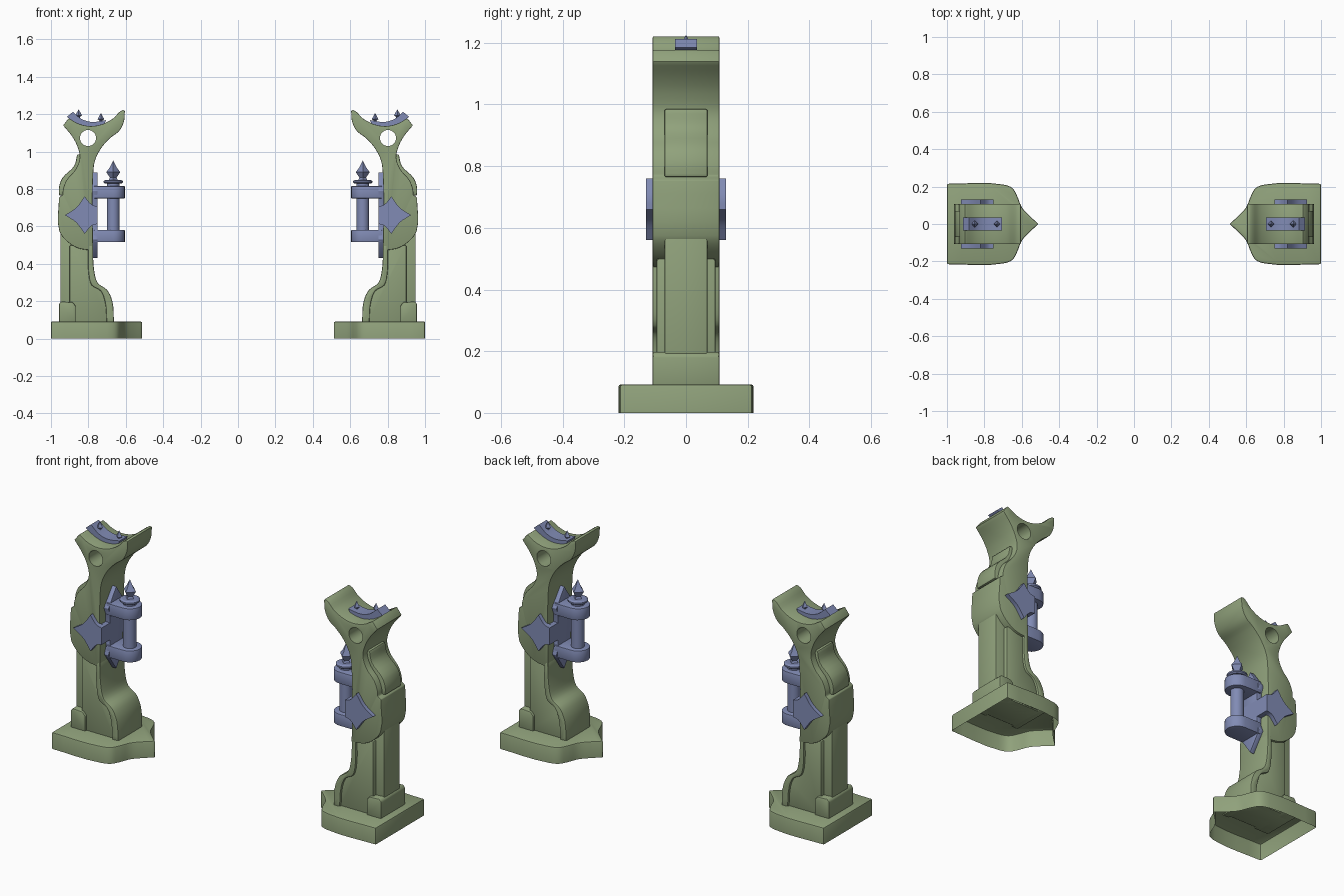
import bpy, bmesh, math
from mathutils import Vector

if "Cube" in bpy.data.objects:
    bpy.data.objects.remove(bpy.data.objects["Cube"])

def material(name, color):
    m = bpy.data.materials.new(name)
    m.diffuse_color = color
    m.use_nodes = True
    m.node_tree.nodes["Principled BSDF"].inputs["Base Color"].default_value = m.diffuse_color
    return m

STONE = material("stone_green", (0.28, 0.36, 0.20, 1))
METAL = material("metal_blue", (0.22, 0.26, 0.46, 1))
parts = []

def smooth(pts, steps=4, limit=48):
    """Closed outline: curve through gentle points, keep sharp corners."""
    p = [Vector(q) for q in pts]
    n = len(p)
    tan = []
    for i in range(n):
        a, b = p[i] - p[i - 1], p[(i + 1) % n] - p[i]
        tan.append(None if math.degrees(a.angle(b)) > limit
                   else (a.normalized() + b.normalized()).normalized())
    out = []
    for i in range(n):
        j = (i + 1) % n
        d = p[j] - p[i]
        out.append(p[i])
        if tan[i] is None and tan[j] is None:
            continue
        t0 = d if tan[i] is None else tan[i] * d.length
        t1 = d if tan[j] is None else tan[j] * d.length
        for k in range(1, steps):
            t = k / steps
            out.append(p[i] * (2*t**3 - 3*t*t + 1) + t0 * (t**3 - 2*t*t + t)
                       + p[j] * (3*t*t - 2*t**3) + t1 * (t**3 - t*t))
    return [tuple(v) for v in out]

def finish(name, bm, mat, bevel, mirror_y=False, hole=None):
    me = bpy.data.meshes.new(name)
    bmesh.ops.recalc_face_normals(bm, faces=bm.faces)
    bm.to_mesh(me)
    bm.free()
    ob = bpy.data.objects.new(name, me)
    bpy.context.collection.objects.link(ob)
    me.materials.append(mat)
    if bevel:
        b = ob.modifiers.new("bevel", 'BEVEL')
        b.width, b.segments, b.limit_method = bevel, 2, 'ANGLE'
        b.angle_limit = math.radians(40)
    if hole:
        m = ob.modifiers.new("hole", 'BOOLEAN')
        m.operation, m.object, m.solver = 'DIFFERENCE', hole, 'EXACT'
    m = ob.modifiers.new("mirror", 'MIRROR')
    m.use_axis = (True, mirror_y, False)
    m.use_mirror_merge = False
    parts.append(ob)
    return ob

def prism(name, pts, lo, hi, axis, mat, bevel=0.0, open_bottom=False, **kw):
    """Extrude an outline along an axis: y takes (x,z), x takes (y,z), z takes (x,y)."""
    place = {'y': lambda a, b, c: (a, c, b), 'x': lambda a, b, c: (c, a, b),
             'z': lambda a, b, c: (a, b, c)}[axis]
    bm = bmesh.new()
    bot = [bm.verts.new(place(a, b, lo)) for a, b in pts]
    top = [bm.verts.new(place(a, b, hi)) for a, b in pts]
    n = len(pts)
    for i in range(n):
        j = (i + 1) % n
        bm.faces.new((bot[i], bot[j], top[j], top[i]))
    bm.faces.new(top)
    if not open_bottom:
        bm.faces.new(bot[::-1])
    return finish(name, bm, mat, bevel, **kw)

def lathe(name, x, z, prof, sides, mat):
    """Turned part: rings of (radius, height), capped or pointed."""
    bm = bmesh.new()
    rings = [[bm.verts.new((x + r * math.cos(2 * math.pi * k / sides),
                            r * math.sin(2 * math.pi * k / sides), z + h))
              for k in range(sides)] for r, h in prof]
    for a, b in zip(rings, rings[1:]):
        for k in range(sides):
            j = (k + 1) % sides
            bm.faces.new((a[k], a[j], b[j], b[k]))
    bm.faces.new(rings[0][::-1])
    bm.faces.new(rings[-1])
    bmesh.ops.remove_doubles(bm, verts=bm.verts, dist=1e-5)
    return finish(name, bm, mat, 0)

# Pointed base, hollow underneath
half = [(1.0, 0.215), (0.70, 0.211), (0.65, 0.192), (0.625, 0.15), (0.6, 0.09), (0.56, 0.045)]
outline = half + [(0.51, 0)] + [(x, -y) for x, y in reversed(half)]
prism("base", smooth(outline), 0, 0.092, 'z', STONE, 0.008, open_bottom=True)

# Lower shaft, heel block and the curved inner strip
prism("shaft", [(0.70, 0.085), (0.95, 0.085), (0.95, 0.62), (0.79, 0.62), (0.79, 0.33),
                (0.77, 0.275), (0.71, 0.245)], -0.07, 0.07, 'y', STONE, 0.006)
prism("heel_block", [(0.868, 0.085), (0.957, 0.085), (0.957, 0.185), (0.945, 0.198),
                     (0.885, 0.195), (0.868, 0.175)], -0.108, 0.108, 'y', STONE, 0.006)
prism("foot_filler", [(0.69, 0.085), (0.9, 0.085), (0.9, 0.5), (0.78, 0.5), (0.78, 0.3),
                      (0.70, 0.24)], -0.095, 0.095, 'y', STONE, 0.006)
prism("inner_strip", smooth([(0.663, 0.085), (0.672, 0.2), (0.70, 0.26), (0.75, 0.298),
                             (0.77, 0.37), (0.775, 0.5), (0.80, 0.5), (0.80, 0.36),
                             (0.782, 0.285), (0.735, 0.255), (0.712, 0.2), (0.702, 0.085)]),
      -0.108, 0.108, 'y', STONE, 0.006)

# Sheath, neck and cradle in one outline, with a round eye
bpy.ops.mesh.primitive_cylinder_add(vertices=32, radius=0.043, depth=0.5,
                                    location=(0.802, 0, 1.072), rotation=(math.pi / 2, 0, 0))
cutter = bpy.context.object
cutter.name = "eye_cutter"
cutter.hide_render = True
prism("sheath_and_cradle", smooth([
    (0.775, 0.47), (0.86, 0.485), (0.92, 0.525), (0.955, 0.575), (0.957, 0.755), (0.938, 0.768),
    (0.935, 0.80), (0.915, 0.85), (0.868, 0.905), (0.846, 0.97), (0.862, 1.035), (0.89, 1.085),
    (0.935, 1.14), (0.905, 1.178), (0.85, 1.148), (0.79, 1.136), (0.73, 1.145), (0.67, 1.175),
    (0.62, 1.22), (0.605, 1.22), (0.61, 1.16), (0.635, 1.11), (0.68, 1.075), (0.73, 1.02),
    (0.765, 0.95), (0.775, 0.87)]), -0.108, 0.108, 'y', STONE, 0.006, hole=cutter)
prism("shoulder_panel", smooth([
    (0.83, 0.985), (0.86, 0.985), (0.875, 0.925), (0.94, 0.857), (0.957, 0.81),
    (0.957, 0.765), (0.87, 0.765)]), -0.07, 0.07, 'y', STONE, 0.006)

# Bracket: pointed back plate, band around the sheath and side diamonds
prism("back_plate", [(0, 0.43), (0.07, 0.53), (0.055, 0.57), (0.055, 0.75), (0.07, 0.79), (0, 0.89),
                     (-0.07, 0.79), (-0.055, 0.75), (-0.055, 0.57), (-0.07, 0.53)],
      0.75, 0.782, 'x', METAL, 0.003)
prism("bracket_band", [(-0.13, 0.613), (0.13, 0.613), (0.13, 0.707), (-0.13, 0.707)],
      0.75, 0.78, 'x', METAL)
prism("side_diamond", smooth([(0.75, 0.613), (0.78, 0.605), (0.82, 0.56), (0.865, 0.62), (0.925, 0.66),
                              (0.865, 0.70), (0.82, 0.76), (0.78, 0.715), (0.75, 0.707)]),
      0.1, 0.13, 'y', METAL, mirror_y=True)

# Two rounded arms holding the pole
arc = [(0.667 + 0.062 * math.cos(math.radians(a)), 0.062 * math.sin(math.radians(a)))
       for a in range(90, 271, 15)]
for name, z in (("lower_arm", 0.515), ("upper_arm", 0.75)):
    prism(name, [(0.77, 0.062)] + arc + [(0.77, -0.062)], z, z + 0.065, 'z', METAL, 0.003)
lathe("pole", 0.667, 0.57, [(0.034, 0), (0.034, 0.265)], 20, METAL)
lathe("collar", 0.667, 0.828, [(0.044, 0), (0.052, 0.006), (0.052, 0.014), (0.042, 0.02)], 20, METAL)
lathe("finial", 0.667, 0.845, [(0.026, 0), (0.018, 0.015), (0.037, 0.045), (0.02, 0.068), (0, 0.107)],
      4, METAL)

# Spiked strap lining the cradle
prism("cradle_strap", smooth([(0.915, 1.185), (0.85, 1.146), (0.79, 1.134), (0.715, 1.147), (0.705, 1.168),
                              (0.78, 1.158), (0.835, 1.173), (0.883, 1.212)]),
      -0.035, 0.035, 'y', METAL)
for name, x, z in (("outer_spike", 0.852, 1.168), ("inner_spike", 0.733, 1.148)):
    lathe(name, x, z, [(0.008, 0), (0.008, 0.018), (0.018, 0.025), (0, 0.058)], 4, METAL)

# Apply modifiers, then smooth the curved surfaces
bpy.ops.object.select_all(action='DESELECT')
for ob in parts:
    ob.select_set(True)
bpy.context.view_layer.objects.active = parts[0]
bpy.ops.object.convert(target='MESH')
bpy.ops.object.shade_smooth_by_angle(angle=math.radians(30))
bpy.data.objects.remove(cutter)
